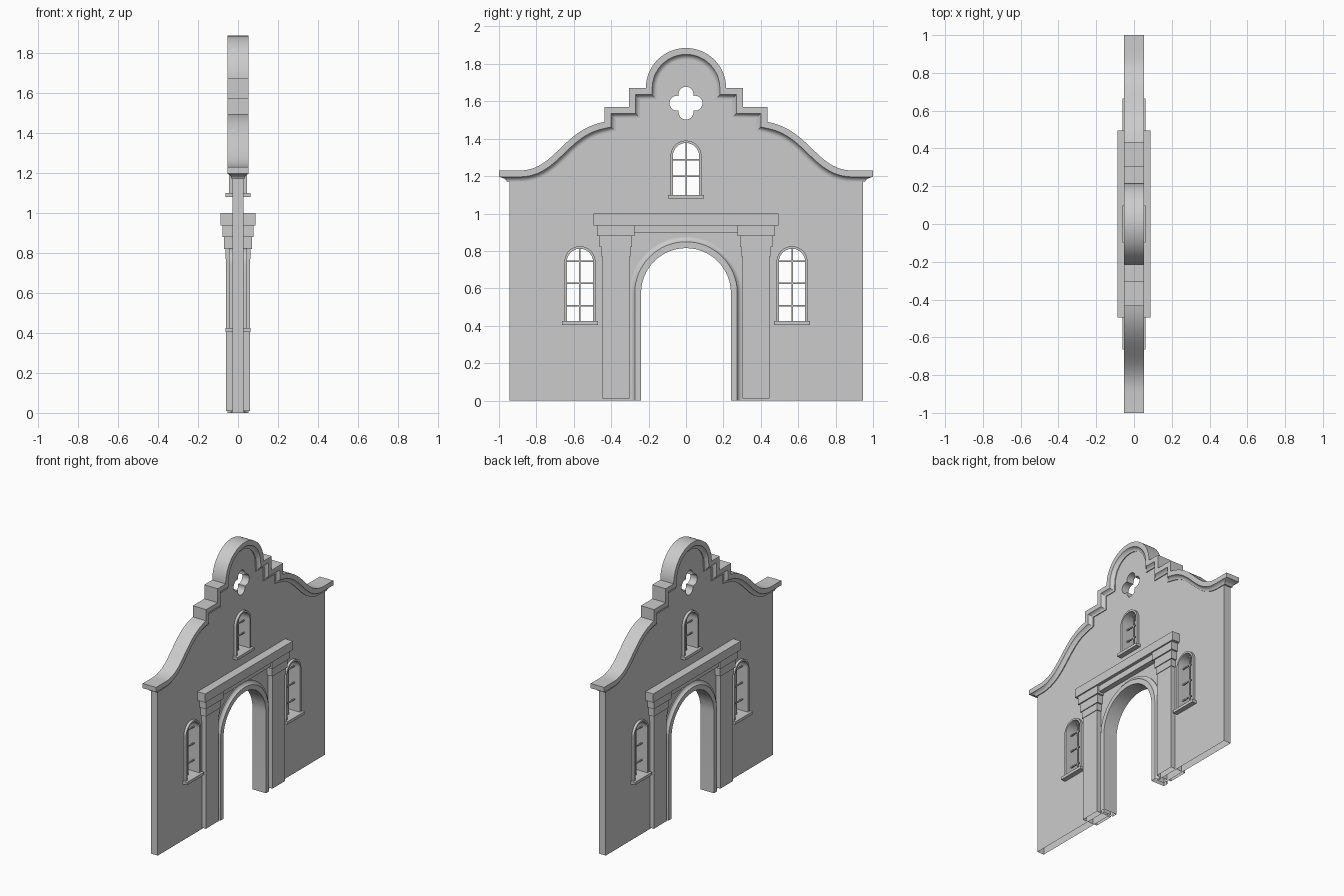
import bpy, bmesh
from math import sin, cos, pi, radians
from mathutils import Vector, geometry

if "Cube" in bpy.data.objects:
    bpy.data.objects.remove(bpy.data.objects["Cube"])

WALL = 0.027   # half thickness of the wall


def arc(cy, cz, r, a0, a1, n):
    return [(cy + r * cos(radians(a0 + (a1 - a0) * i / n)),
             cz + r * sin(radians(a0 + (a1 - a0) * i / n))) for i in range(n + 1)]


def arch(cy, r, spring, base, n=24):
    return [(cy + r, base)] + arc(cy, spring, r, 0, 180, n) + [(cy - r, base)]


def offset(path, d):
    # mitred offset to the left of the travel direction
    p = [Vector(q) for q in path]
    nrm = []
    for a, b in zip(p, p[1:]):
        t = (b - a).normalized()
        nrm.append(Vector((-t.y, t.x)))
    out = []
    for i, q in enumerate(p):
        n1, n2 = nrm[max(i - 1, 0)], nrm[min(i, len(nrm) - 1)]
        out.append(tuple(q + (n1 + n2) * (d / (1 + n1.dot(n2)))))
    return out


def finish(obj, bm, open_base=False):
    bmesh.ops.remove_doubles(bm, verts=bm.verts, dist=1e-5)
    bmesh.ops.recalc_face_normals(bm, faces=bm.faces)
    if open_base:
        low = [f for f in bm.faces if all(v.co.z < 0.015 for v in f.verts)]
        bmesh.ops.delete(bm, geom=low, context='FACES')
    bm.to_mesh(obj.data)
    bm.free()
    bpy.ops.object.select_all(action='DESELECT')
    obj.select_set(True)
    bpy.context.view_layer.objects.active = obj
    bpy.ops.object.shade_smooth_by_angle(angle=radians(30))


def new_object(name):
    obj = bpy.data.objects.new(name, bpy.data.meshes.new(name))
    bpy.context.collection.objects.link(obj)
    return obj


def plate(name, loops, half, open_base=False):
    # flat (y, z) outline with holes, extruded to x = +-half
    cu = bpy.data.curves.new(name, 'CURVE')
    cu.dimensions, cu.fill_mode, cu.extrude = '2D', 'BOTH', half
    for pts in loops:
        s = cu.splines.new('POLY')
        s.points.add(len(pts) - 1)
        for sp, (y, z) in zip(s.points, pts):
            sp.co = (y, z, 0, 1)
        s.use_cyclic_u = True
    obj = bpy.data.objects.new(name, cu)
    bpy.context.collection.objects.link(obj)
    bpy.ops.object.select_all(action='DESELECT')
    obj.select_set(True)
    bpy.context.view_layer.objects.active = obj
    bpy.ops.object.convert(target='MESH')
    obj = bpy.context.view_layer.objects.active
    bm = bmesh.new()
    bm.from_mesh(obj.data)
    for v in bm.verts:
        v.co = (v.co.z, v.co.x, v.co.y)
    finish(obj, bm, open_base)


def box(name, half, y0, y1, z0, z1, open_base=False):
    obj = new_object(name)
    bm = bmesh.new()
    bmesh.ops.create_cube(bm, size=1)
    for v in bm.verts:
        v.co = (v.co.x * 2 * half, (y0 + y1) / 2 + v.co.y * (y1 - y0),
                (z0 + z1) / 2 + v.co.z * (z1 - z0))
    finish(obj, bm, open_base)


# moulding cross-section: (distance from outer edge, half thickness)
COVE = [(0.06, WALL), (0.06, 0.033), (0.053, 0.034), (0.047, 0.037),
        (0.041, 0.042), (0.036, 0.049), (0.034, 0.053), (0, 0.053)]


def moulding(name, path, side, returned=False):
    obj = new_object(name)
    bm = bmesh.new()
    rows = []
    for sgn, sec in ((-1, COVE), (1, COVE[::-1])):
        for d, h in sec:
            pts = offset(path, d * side)
            if returned:   # moulding wraps around the wall ends
                y = 0.945 + 0.055 * (h - WALL) / 0.026
                pts[0], pts[-1] = (y, path[0][1] - d), (-y, path[-1][1] - d)
            rows.append([bm.verts.new((sgn * h, *q)) for q in pts])
    for a, b in zip(rows, rows[1:]):
        for i in range(len(a) - 1):
            bm.faces.new((a[i], a[i + 1], b[i + 1], b[i]))
    if returned:
        n = len(rows)
        for e in (0, -1):
            for i in range(n // 2 - 1):
                bm.faces.new((rows[i][e], rows[i + 1][e],
                              rows[n - 2 - i][e], rows[n - 1 - i][e]))
    finish(obj, bm)


# gable outline, from the right end to the left end
swoop = [tuple(v) for v in geometry.interpolate_bezier(
    Vector((0.89, 1.23)), Vector((0.70, 1.23)),
    Vector((0.66, 1.45)), Vector((0.435, 1.49)), 24)]
swoop = [(v[0], v[1]) for v in swoop]
half_path = [(1.0, 1.23)] + swoop + [(0.435, 1.57), (0.305, 1.57), (0.305, 1.67)]
gable = (half_path + arc(0, 1.67, 0.215, 0, 180, 32)
         + [(-y, z) for y, z in reversed(half_path)])
moulding("gable_cornice", gable, 1, returned=True)

# wall with door, windows and quatrefoil cut through
windows = [(-0.567, 0.742, 0.425, (0.507, 0.627, 0.745)),
           (0.567, 0.742, 0.425, (0.507, 0.627, 0.745)),
           (0, 1.307, 1.10, (1.20, 1.288))]
edge = offset(gable, 0.03)
edge[0], edge[-1] = (0.945, 1.2), (-0.945, 1.2)
outline = edge + [(-0.945, 0)] + arch(0, 0.27, 0.575, 0)[::-1] + [(0.945, 0)]
quatrefoil = []
for k in range(4):
    a = 90 * k
    lobe = arc(0.048 * cos(radians(a)), 1.59 + 0.048 * sin(radians(a)),
               0.04, a - 103, a + 103, 14)
    quatrefoil += lobe[:-1]
plate("wall", [outline, quatrefoil] + [arch(y, 0.07, s, b) for y, s, b, _ in windows],
      WALL, open_base=True)

# door surround
moulding("door_architrave", arch(0, 0.24, 0.575, 0, 32), -1)

# windows: frame, sill and glazing bars
for y, spring, base, bars in windows:
    plate("window_frame",
          [arch(y, 0.083, spring, base) + arch(y, 0.07, spring, base)[::-1]], 0.045)
    box("window_sill", 0.062, y - 0.097, y + 0.097, base - 0.02, base)
    box("vertical_bar", 0.004, y - 0.004, y + 0.004, base, spring + 0.072)
    for z in bars:
        box("cross_bar", 0.004, y - 0.072, y + 0.072, z - 0.004, z + 0.004)

# pilasters with stepped capitals
for s in (-1, 1):
    for name, half, w, z0, z1 in (("pilaster_shaft", 0.059, 0.072, 0.01, 0.775),
                                  ("capital_lower", 0.063, 0.077, 0.77, 0.82),
                                  ("capital_middle", 0.069, 0.087, 0.82, 0.88),
                                  ("capital_upper", 0.078, 0.1, 0.88, 0.94)):
        box(name, half, s * 0.375 - w, s * 0.375 + w, z0, z1, open_base=True)

# entablature over the door
box("frieze", 0.065, -0.28, 0.28, 0.895, 0.94)
box("entablature", 0.0875, -0.495, 0.495, 0.937, 1.0)
